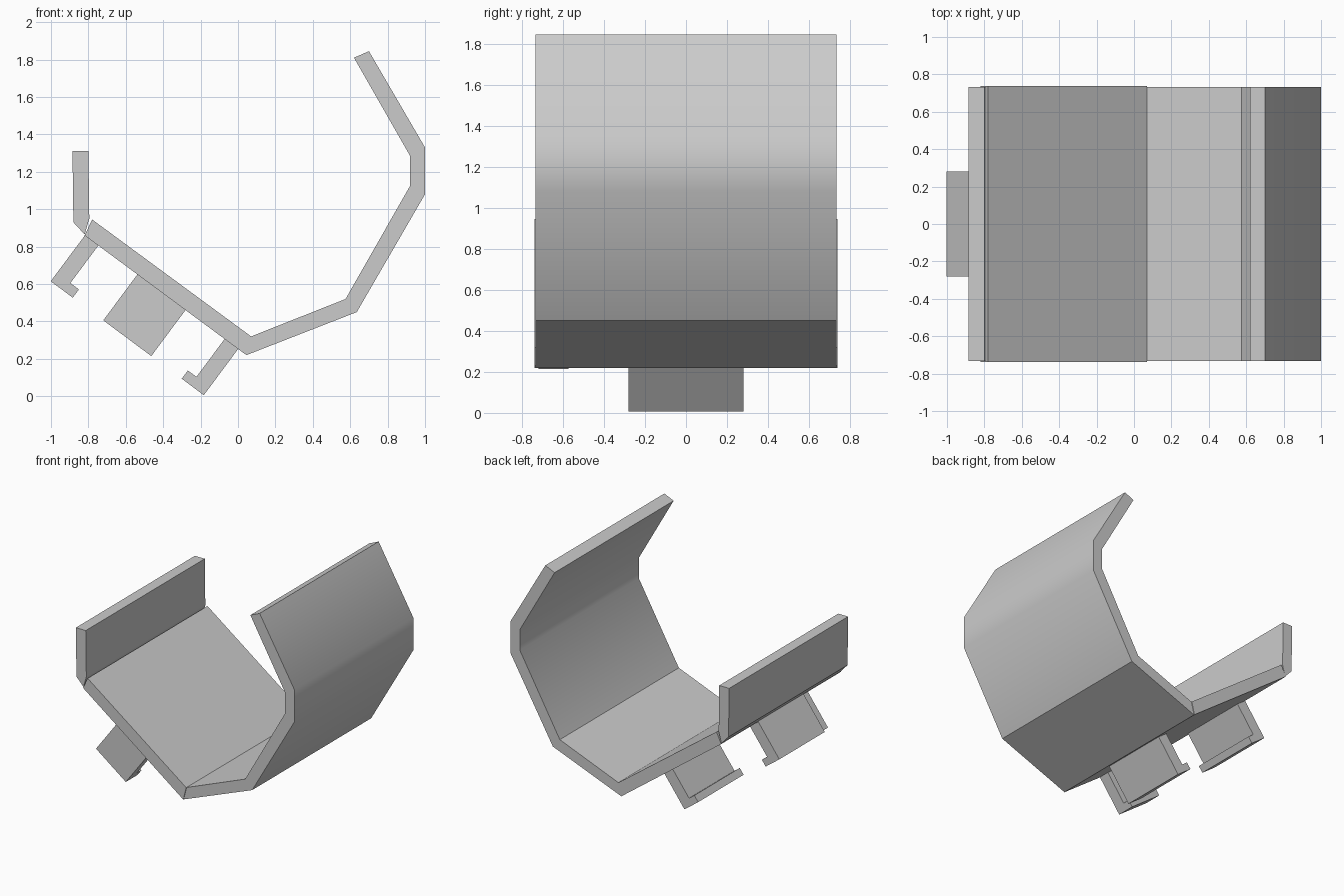
import bpy, bmesh, math
from mathutils import Matrix, Vector

cube = bpy.data.objects.get("Cube")
if cube:
    bpy.data.objects.remove(cube, do_unlink=True)

grey = bpy.data.materials.new("plain grey")
grey.use_nodes = True
colour = (0.6, 0.6, 0.6, 1)
grey.diffuse_color = colour
grey.node_tree.nodes["Principled BSDF"].inputs["Base Color"].default_value = colour


def extrude(name, profile, width, matrix=Matrix(), smooth=False):
    """Extrude an x-z profile symmetrically along y, then place it."""
    bm = bmesh.new()
    face = bm.faces.new([bm.verts.new((x, -width / 2, z)) for x, z in profile])
    new = bmesh.ops.extrude_face_region(bm, geom=[face])["geom"]
    verts = [v for v in new if isinstance(v, bmesh.types.BMVert)]
    bmesh.ops.translate(bm, verts=verts, vec=(0, width, 0))
    bm.transform(matrix)
    bmesh.ops.recalc_face_normals(bm, faces=bm.faces)
    mesh = bpy.data.meshes.new(name)
    bm.to_mesh(mesh)
    bm.free()
    mesh.materials.append(grey)
    obj = bpy.data.objects.new(name, mesh)
    bpy.context.collection.objects.link(obj)
    if smooth:
        bpy.ops.object.select_all(action="DESELECT")
        obj.select_set(True)
        bpy.context.view_layer.objects.active = obj
        bpy.ops.object.shade_smooth_by_angle(angle=math.radians(34))
    return obj


LENGTH = 1.466

# Sloping base plate
extrude("base_plate", [(-0.82, 0.86), (0.045, 0.22), (0.07, 0.32), (-0.78, 0.945)], LENGTH + 0.01)

# Tall curved wall
outer = [(0.045, 0.22), (0.635, 0.45), (1.0, 1.08), (1.0, 1.33), (0.70, 1.845)]
inner = [(0.62, 1.81), (0.92, 1.285), (0.92, 1.125), (0.575, 0.52), (0.07, 0.32)]
extrude("curved_wall", outer + inner, LENGTH, smooth=True)

# Short upright wall
extrude("short_wall", [(-0.885, 1.31), (-0.80, 1.31), (-0.795, 0.95), (-0.82, 0.865), (-0.88, 0.93)], LENGTH)

# Clips hang below the plate, with lips pointing inward
clip = [(0, 0.02), (0, -0.305), (0.147, -0.305), (0.147, -0.25), (0.09, -0.25), (0.09, 0.02)]
slope = math.atan2(0.61, 0.82)
plate = Matrix.Translation((-0.41, 0, 0.555)) @ Matrix.Rotation(slope, 4, "Y")


def place(angle, offset):
    return plate @ Matrix.Rotation(angle, 4, "Z") @ Matrix.Translation((-offset, 0, 0))


extrude("upper_clip", clip, 0.56, place(0, 0.51))
extrude("lower_clip", clip, 0.56, place(math.pi, 0.51))
extrude("front_clip", clip, 0.32, place(math.pi / 2, 0.72))
